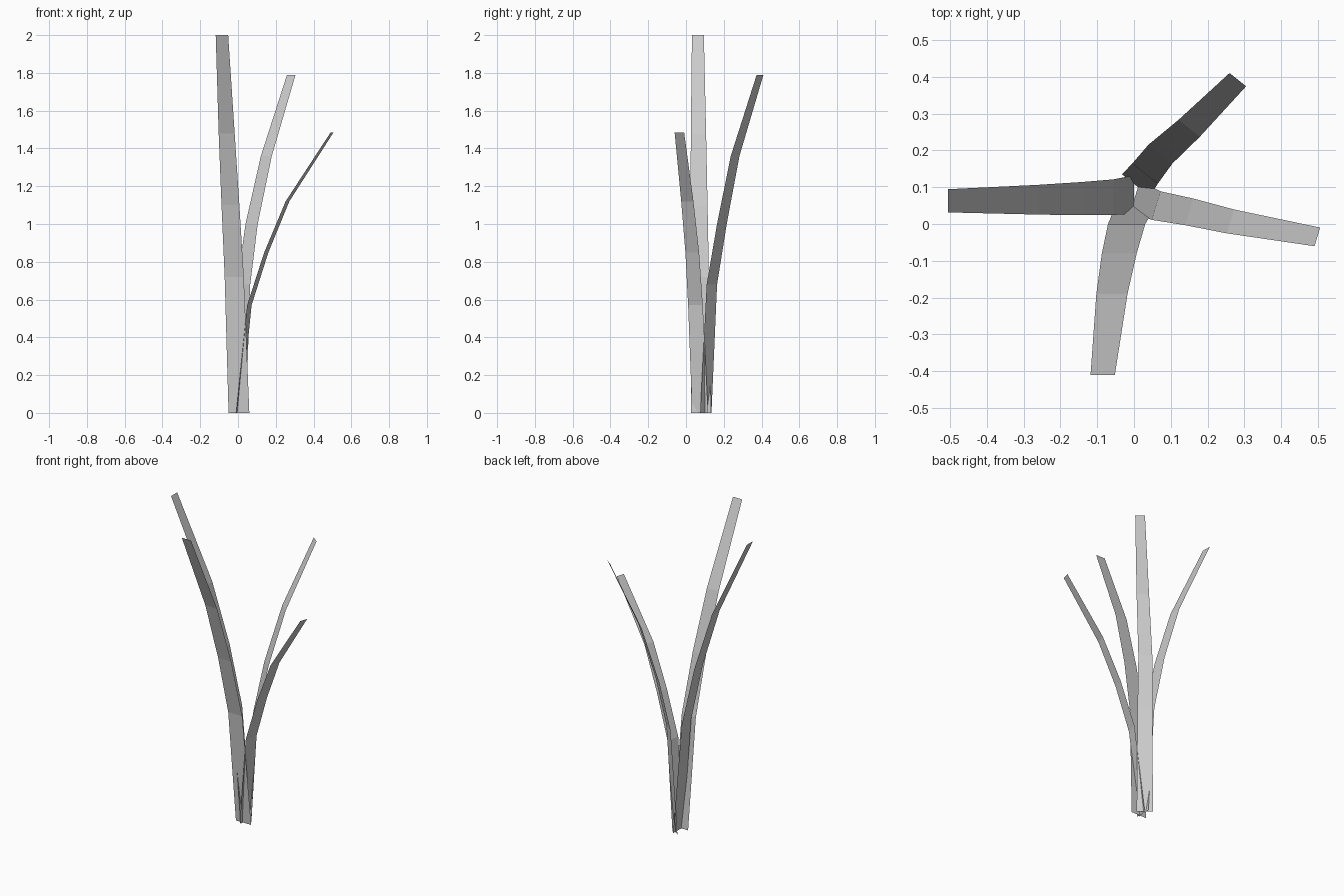
import bpy
import bmesh
from mathutils import Vector

cube = bpy.data.objects.get("Cube")
if cube:
    bpy.data.objects.remove(cube, do_unlink=True)

# Single pale grey used on every blade
grey = bpy.data.materials.new("pale_grey")
grey.use_nodes = True
colour = (0.6, 0.6, 0.6, 1)
grey.diffuse_color = colour
grey.node_tree.nodes["Principled BSDF"].inputs["Base Color"].default_value = colour

# Width of each crease relative to the root
TAPER = (1, 0.92, 0.86, 0.77, 0.6)


def make_blade(name, root_width, across, centre_line):
    """Flat tapering ribbon, folded outward along its centre line."""
    side = Vector((across[0], across[1], 0)).normalized()
    mesh_builder = bmesh.new()
    previous = None
    for point, taper in zip(centre_line, TAPER):
        centre = Vector(point)
        offset = side * root_width * taper / 2
        pair = [mesh_builder.verts.new(centre - offset),
                mesh_builder.verts.new(centre + offset)]
        if previous:
            mesh_builder.faces.new((previous[0], previous[1], pair[1], pair[0]))
        previous = pair
    mesh = bpy.data.meshes.new(name)
    mesh_builder.to_mesh(mesh)
    mesh_builder.free()
    mesh.materials.append(grey)
    blade = bpy.data.objects.new(name, mesh)
    bpy.context.scene.collection.objects.link(blade)
    return blade


# Tall blade leaning forward
make_blade("front_blade", 0.11, (1, 0), [
    (0.005, 0.05, 0), (-0.02, 0, 0.72), (-0.04, -0.08, 1.1),
    (-0.06, -0.19, 1.48), (-0.085, -0.41, 2)])

# Tall blade leaning to the right side
make_blade("right_blade", 0.105, (0, -1), [
    (0, 0.08, 0), (-0.055, 0.073, 0.72), (-0.14, 0.069, 1.1),
    (-0.26, 0.066, 1.48), (-0.505, 0.063, 2)])

# Medium blade leaning to the back left
make_blade("back_left_blade", 0.096, (-0.78, 0.62), [
    (0.005, 0.105, 0), (0.03, 0.137, 0.68), (0.072, 0.19, 1),
    (0.15, 0.26, 1.36), (0.282, 0.392, 1.79)])

# Short blade leaning to the left side
make_blade("left_blade", 0.088, (0.29, 0.957), [
    (0.003, 0.075, 0), (0.06, 0.05, 0.57), (0.15, 0.033, 0.85),
    (0.262, 0.007, 1.12), (0.498, -0.035, 1.485)])
